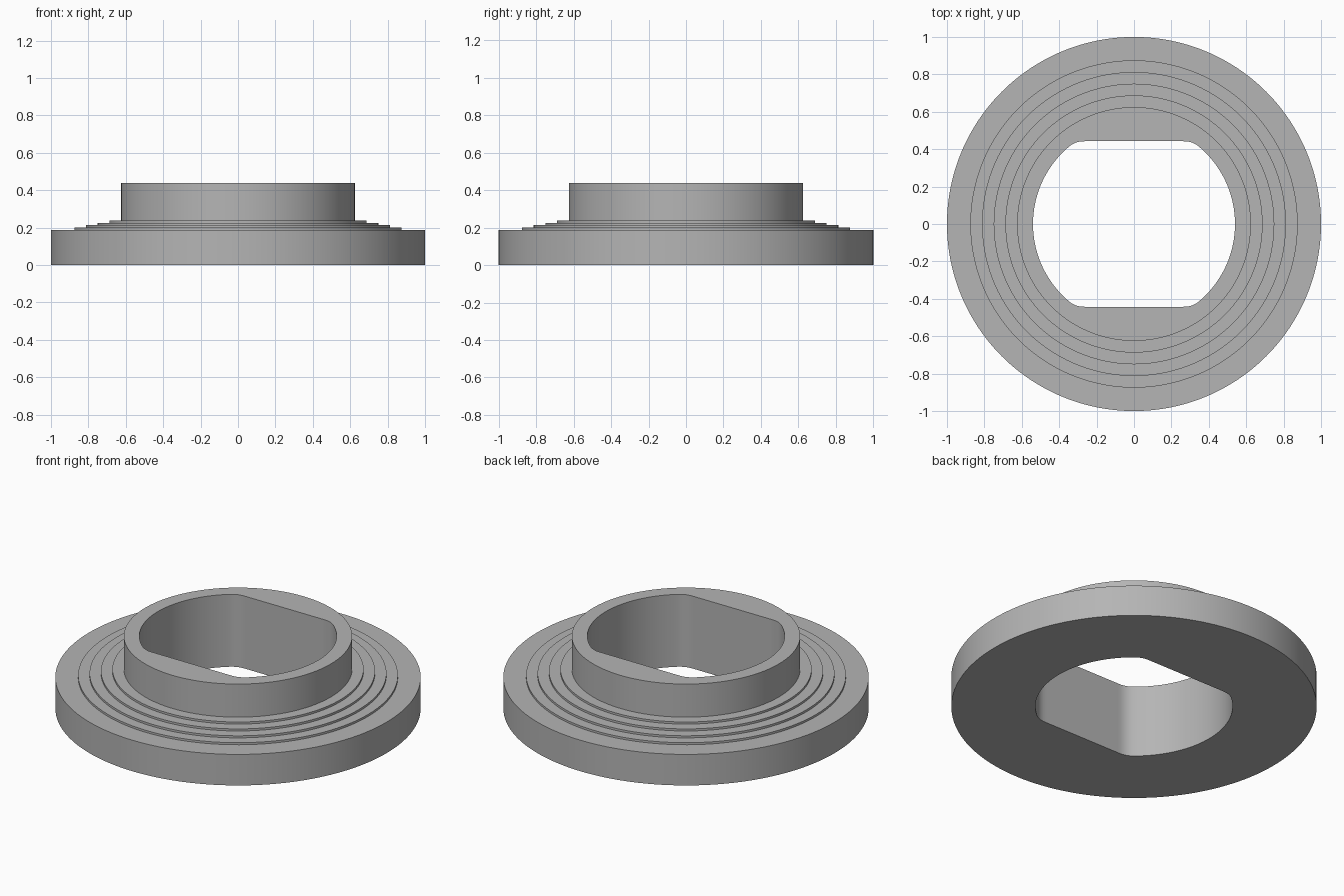
import bpy, bmesh, math

if "Cube" in bpy.data.objects:
    bpy.data.objects.remove(bpy.data.objects["Cube"], do_unlink=True)

SEGMENTS = 192
BORE, FLAT, FILLET = 0.54, 0.4425, 0.12

# Fillet between the round bore and its flats
fillet_y = FLAT - FILLET
fillet_x = math.sqrt((BORE - FILLET) ** 2 - fillet_y ** 2)
arc_end = math.atan2(fillet_y, fillet_x)
flat_end = math.atan2(FLAT, fillet_x)


def bore_radius(angle):
    """Distance to the double-flat bore wall in a given direction."""
    c, s = abs(math.cos(angle)), abs(math.sin(angle))
    a = math.atan2(s, c)
    if a <= arc_end:
        return BORE
    if a >= flat_end:
        return FLAT / s
    along = fillet_x * c + fillet_y * s
    return along + math.sqrt(along ** 2 - (BORE - FILLET) ** 2 + FILLET ** 2)


# Stepped outside profile: flange, four thin steps, collar
profile = [(1.0, 0.0), (1.0, 0.1875)]
z = 0.1875
for radius in (0.875, 0.8125, 0.75, 0.6875):
    profile += [(radius, z), (radius, z + 0.0125)]
    z += 0.0125
profile += [(0.625, z), (0.625, 0.4375)]

# Rings run up the outside, then down the bore
bm = bmesh.new()
angles = [math.tau * i / SEGMENTS for i in range(SEGMENTS)]


def add_ring(radius_at, height):
    return [bm.verts.new((radius_at(a) * math.cos(a), radius_at(a) * math.sin(a), height))
            for a in angles]


rings = [add_ring(lambda a, r=r: r, h) for r, h in profile]
rings += [add_ring(bore_radius, 0.4375), add_ring(bore_radius, 0.0)]
for k, lower in enumerate(rings):
    upper = rings[(k + 1) % len(rings)]
    for i in range(SEGMENTS):
        j = (i + 1) % SEGMENTS
        bm.faces.new((lower[i], lower[j], upper[j], upper[i]))
bmesh.ops.recalc_face_normals(bm, faces=bm.faces)

mesh = bpy.data.meshes.new("stepped_flange_bushing")
bm.to_mesh(mesh)
bm.free()
bushing = bpy.data.objects.new("stepped_flange_bushing", mesh)
bpy.context.collection.objects.link(bushing)

# Plain grey material
grey = bpy.data.materials.new("plain_grey")
grey.use_nodes = True
colour = (0.46, 0.46, 0.46, 1.0)
grey.diffuse_color = colour
grey.node_tree.nodes["Principled BSDF"].inputs["Base Color"].default_value = colour
mesh.materials.append(grey)

# Smooth round walls, crisp step edges
bpy.ops.object.select_all(action="DESELECT")
bushing.select_set(True)
bpy.context.view_layer.objects.active = bushing
bpy.ops.object.shade_smooth_by_angle(angle=math.radians(30))
